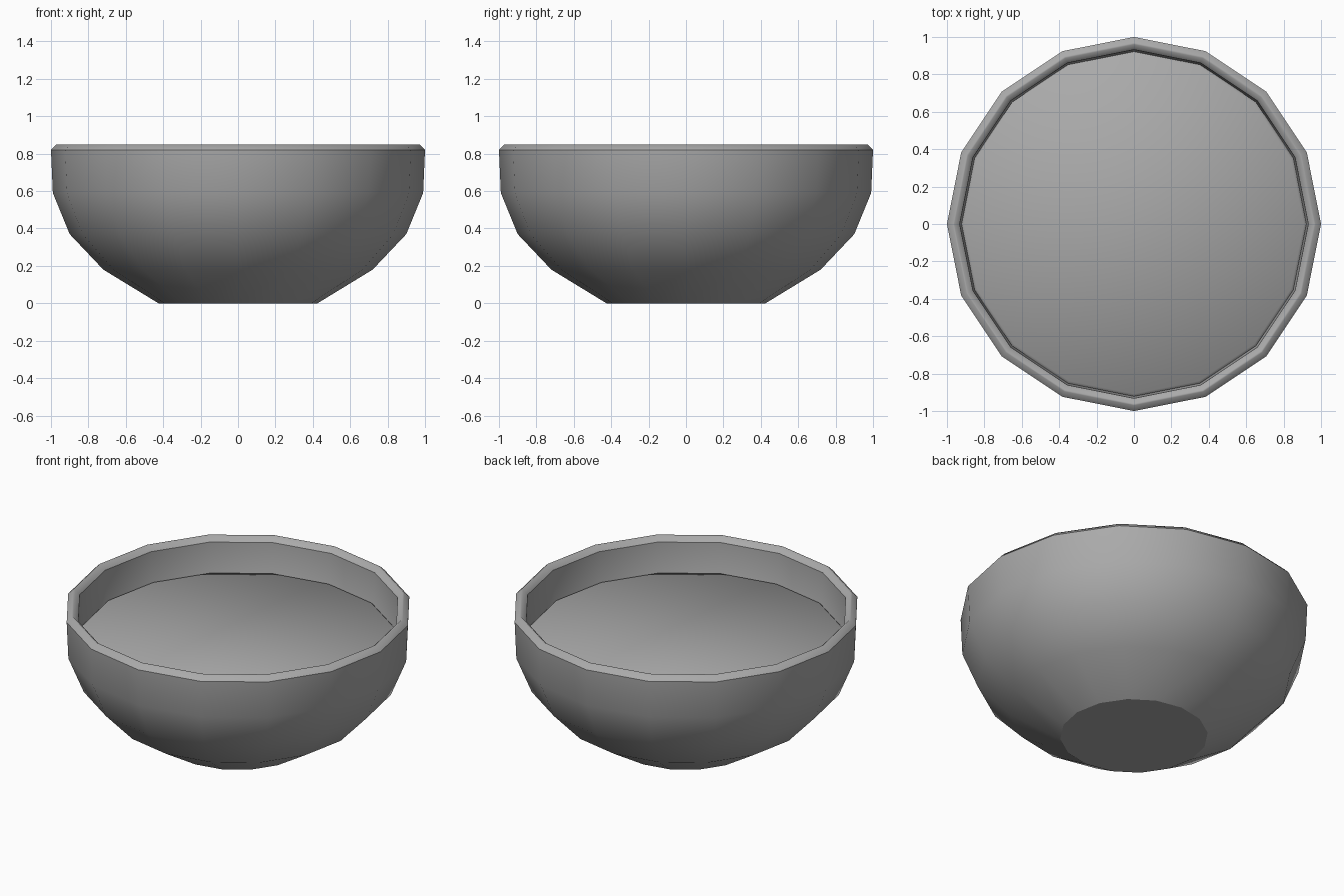
import bpy
import math

SIDES = 16

cube = bpy.data.objects.get("Cube")
if cube:
    bpy.data.objects.remove(cube, do_unlink=True)

grey = bpy.data.materials.new("plain_grey")
grey.use_nodes = True
colour = (0.4, 0.4, 0.4, 1)
grey.diffuse_color = colour
grey.node_tree.nodes["Principled BSDF"].inputs["Base Color"].default_value = colour


def lathe(name, profile, sharp_heights):
    """Spin a closed (radius, z) profile; its first and last rings are capped."""
    verts = [(r * math.cos(math.tau * i / SIDES), r * math.sin(math.tau * i / SIDES), z)
             for r, z in profile for i in range(SIDES)]
    faces = []
    for ring in range(len(profile) - 1):
        a, b = ring * SIDES, (ring + 1) * SIDES
        for i in range(SIDES):
            j = (i + 1) % SIDES
            faces.append((a + i, a + j, b + j, b + i))
    faces.append(tuple(reversed(range(SIDES))))
    faces.append(tuple(range(len(verts) - SIDES, len(verts))))
    mesh = bpy.data.meshes.new(name)
    mesh.from_pydata(verts, [], faces)
    for face in mesh.polygons:
        face.use_smooth = True
    # Keep chosen rings crisp
    for edge in mesh.edges:
        heights = [mesh.vertices[v].co.z for v in edge.vertices]
        if any(all(abs(h - s) < 1e-4 for h in heights) for s in sharp_heights):
            edge.use_edge_sharp = True
    mesh.materials.append(grey)
    obj = bpy.data.objects.new(name, mesh)
    bpy.context.collection.objects.link(obj)
    return obj


# Bowl shell: rounded outside, chamfered rim, hollow inside
outer = [(0.425, 0), (0.72, 0.18), (0.90, 0.37), (0.99, 0.59), (1.0, 0.82)]
rim = [(0.97, 0.85), (0.96, 0.85)]
inner = [(0.932, 0.82), (0.922, 0.60), (0.84, 0.41), (0.67, 0.24), (0.40, 0.08)]
lathe("bowl", outer + rim + inner, [0, 0.82])

# Filling: shallow disc with a softened edge
lathe("filling", [(0.85, 0.55), (0.922, 0.61), (0.922, 0.62), (0.908, 0.635)], [0.62])
